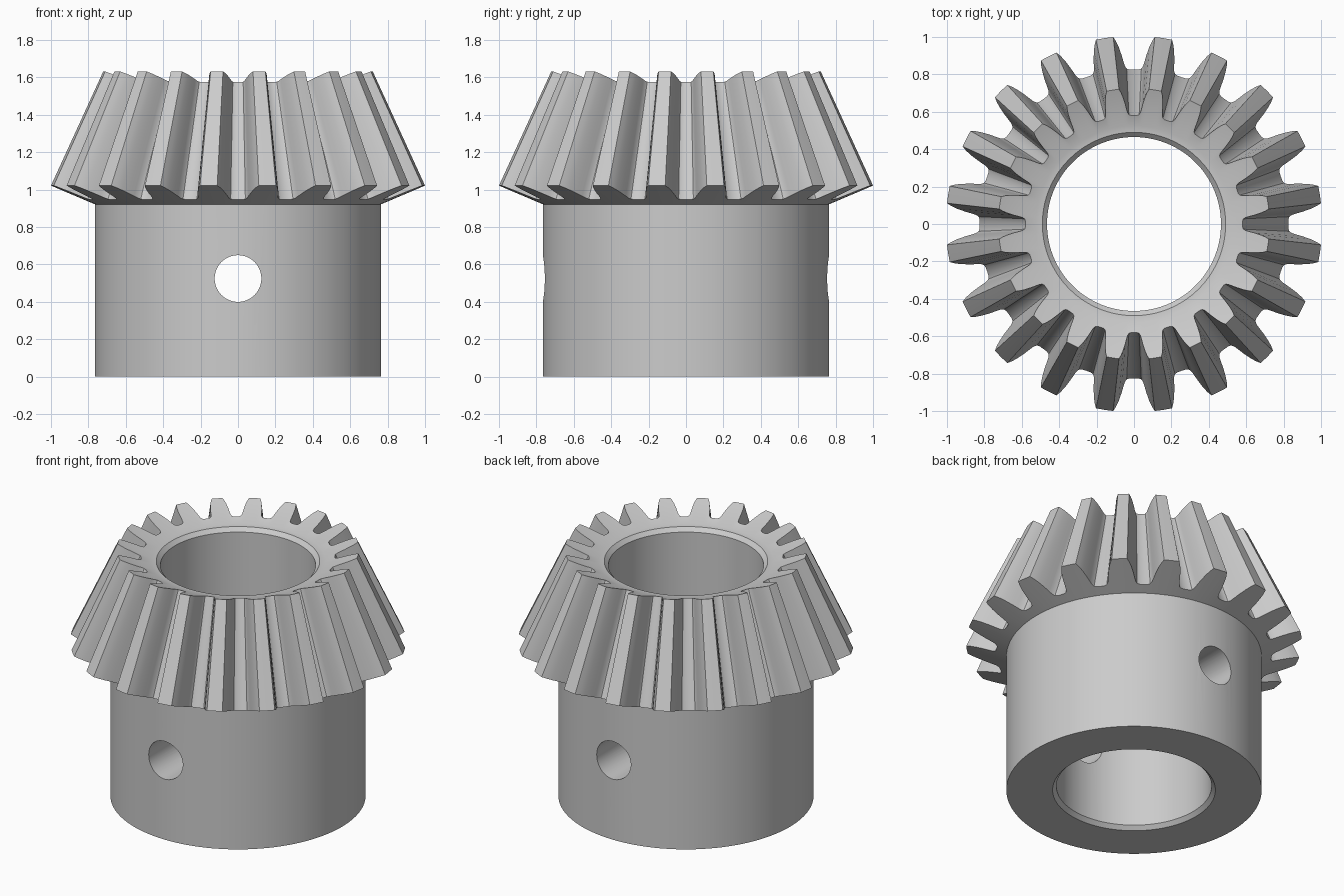
import bpy, bmesh
from math import radians, cos, sin

if "Cube" in bpy.data.objects:
    bpy.data.objects.remove(bpy.data.objects["Cube"])

TEETH = 20
PITCH = 360 / TEETH

# Half of one tooth gap at the wide end: (angle from gap centre, radius)
half = [(0, 0.825), (1.7, 0.826), (2.7, 0.832), (3.3, 0.846), (3.7, 0.87),
        (4.2, 0.905), (4.95, 0.95), (5.6, 0.98), (6.35, 1.006), (9, 1.006)]
tooth = half + [(PITCH - a, r) for a, r in half[-2:0:-1]]
columns = [(radians(a + k * PITCH), r) for k in range(TEETH) for a, r in tooth]


def remap(r, lo, hi):
    """Map a wide-end radius between root and tip onto (r, z) pairs."""
    t = (r - 0.825) / (1.006 - 0.825)
    return tuple(a + (b - a) * t for a, b in zip(lo, hi))


def plain(r, z):
    return lambda _: (r, z)


# Closed section, from the bottom face outward, over the teeth, down the bore
sections = [
    plain(0.465, 0.025), plain(0.488, 0.0),
    plain(0.765, 0.0), plain(0.765, 0.922),
    lambda r: remap(r, (0.825, 0.947), (1.006, 1.022)),
    lambda r: remap(r, (0.58, 1.575), (0.725, 1.632)),
    plain(0.525, 1.553), plain(0.49, 1.55), plain(0.465, 1.525),
]

bm = bmesh.new()
rings = []
for section in sections:
    ring = []
    for a, base_r in columns:
        r, z = section(base_r)
        ring.append(bm.verts.new((r * cos(a), r * sin(a), z)))
    rings.append(ring)
n = len(columns)
for i, ring in enumerate(rings):
    nxt = rings[(i + 1) % len(rings)]
    for j in range(n):
        k = (j + 1) % n
        bm.faces.new((ring[j], ring[k], nxt[k], nxt[j]))
bmesh.ops.recalc_face_normals(bm, faces=bm.faces)
mesh = bpy.data.meshes.new("bevel_gear")
bm.to_mesh(mesh)
bm.free()
gear = bpy.data.objects.new("bevel_gear", mesh)
bpy.context.collection.objects.link(gear)

# Cross pin hole through both hub walls
bpy.ops.mesh.primitive_cylinder_add(vertices=48, radius=0.125, depth=2.4,
                                    location=(0, 0, 0.525),
                                    rotation=(radians(90), 0, 0))
cutter = bpy.context.object
cutter.name = "pin_hole_cutter"
cutter.hide_render = True

cut = gear.modifiers.new("pin_hole", 'BOOLEAN')
cut.operation = 'DIFFERENCE'
cut.solver = 'EXACT'
cut.object = cutter
bpy.ops.object.select_all(action='DESELECT')
gear.select_set(True)
bpy.context.view_layer.objects.active = gear
bpy.ops.object.modifier_apply(modifier=cut.name)
bpy.data.objects.remove(cutter)

# Smooth curved walls, crisp tooth edges
bpy.ops.object.shade_smooth_by_angle(angle=radians(25))
